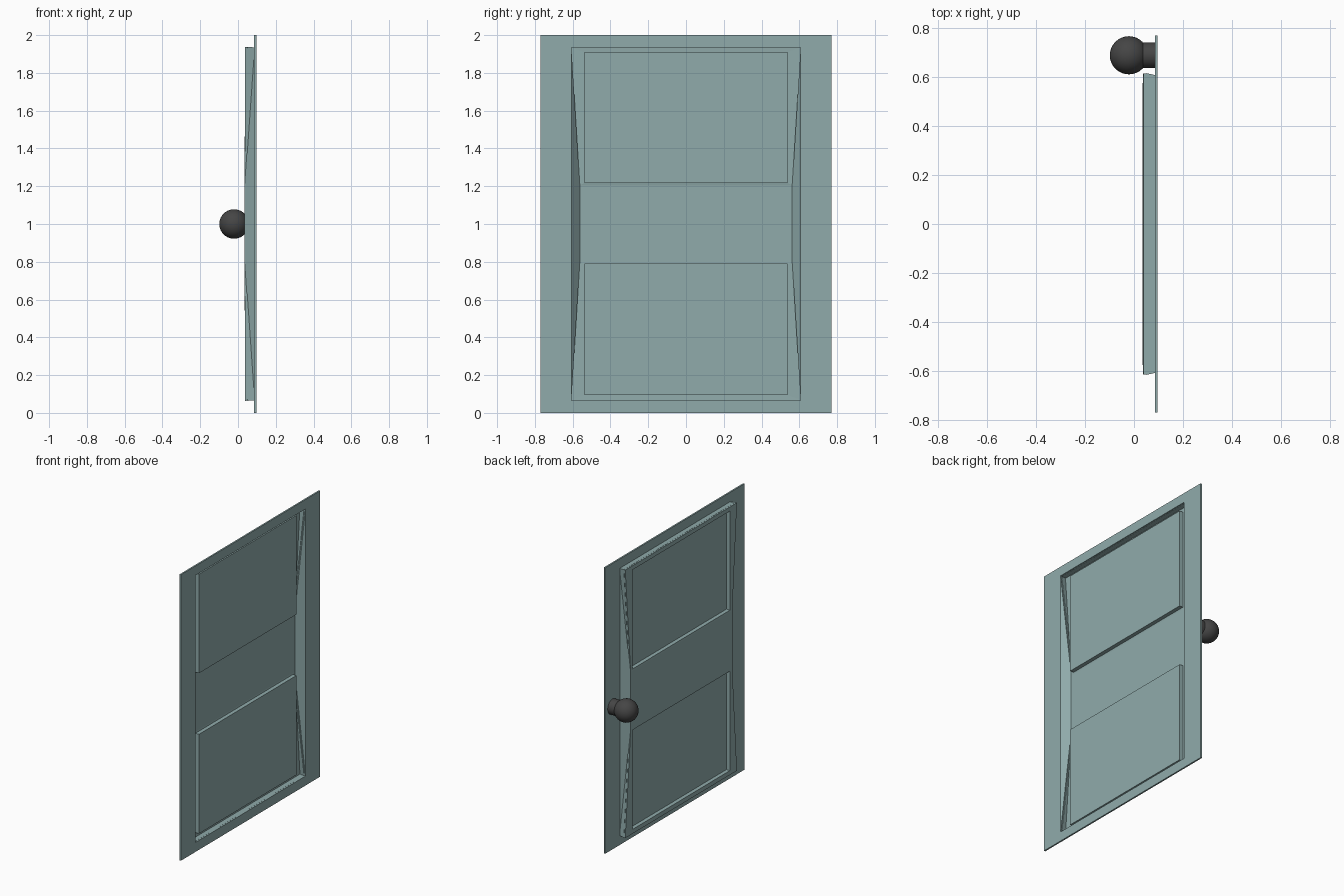
import bpy, bmesh
from math import pi

if "Cube" in bpy.data.objects:
    bpy.data.objects.remove(bpy.data.objects["Cube"])


def material(name, color):
    m = bpy.data.materials.new(name)
    m.diffuse_color = color
    m.use_nodes = True
    m.node_tree.nodes["Principled BSDF"].inputs["Base Color"].default_value = m.diffuse_color
    return m


teal = material("teal_paint", (0.28, 0.41, 0.41, 1))
dark = material("dark_metal", (0.06, 0.06, 0.06, 1))

FLANGE, CORNER, MID, PANEL = 0.086, 0.038, 0.035, 0.064   # depths along x
THICK = 0.011

# Door: one pressed sheet with a flange, a deep recess and two raised panels
bm = bmesh.new()


def rect(x, y, z0, z1):
    return [bm.verts.new((x, s * y, z)) for s, z in ((-1, z0), (1, z0), (1, z1), (-1, z1))]


def ring(a, b):
    for i in range(4):
        j = (i + 1) % 4
        bm.faces.new((a[i], a[j], b[j], b[i]))


outer = rect(FLANGE, 0.77, 0, 2)
rim = rect(FLANGE, 0.607, 0.066, 1.934)
floor = rect(CORNER, 0.617, 0.064, 1.938)
mid = rect(MID, 0.562, 0.80, 1.205)
ring(outer, rim)

# Recess walls: flat top and bottom, pinched sides
bm.faces.new((rim[0], rim[1], floor[1], floor[0]))
bm.faces.new((rim[2], rim[3], floor[3], floor[2]))
for lo, hi in ((0, 3), (1, 2)):
    bm.faces.new((rim[lo], mid[lo], floor[lo]))
    bm.faces.new((rim[hi], floor[hi], mid[hi]))
    bm.faces.new((rim[lo], mid[hi], mid[lo]))
    bm.faces.new((rim[lo], rim[hi], mid[hi]))

# Middle band, then the panel surrounds, steps and panels
bm.faces.new(mid)
for bounds, z0, z1 in (([floor[0], floor[1], mid[1], mid[0]], 0.095, 0.79),
                       ([mid[3], mid[2], floor[2], floor[3]], 1.217, 1.91)):
    edge = rect(CORNER - 0.001, 0.538, z0, z1)
    panel = rect(PANEL, 0.538, z0, z1)
    ring(bounds, edge)
    ring(edge, panel)
    bm.faces.new(panel)

# Second layer of the sheet, joined along the outer border
back = bmesh.ops.duplicate(bm, geom=bm.verts[:] + bm.edges[:] + bm.faces[:])
bmesh.ops.translate(bm, vec=(THICK, 0, 0),
                    verts=[g for g in back["geom"] if isinstance(g, bmesh.types.BMVert)])
ring(outer, [back["vert_map"][v] for v in outer])
bmesh.ops.recalc_face_normals(bm, faces=bm.faces[:])
mesh = bpy.data.meshes.new("door_panel")
bm.to_mesh(mesh)
bm.free()
door = bpy.data.objects.new("door_panel", mesh)
bpy.context.collection.objects.link(door)
mesh.materials.append(teal)


def finish(name):
    ob = bpy.context.object
    ob.name = name
    ob.data.materials.append(dark)
    bpy.ops.object.shade_smooth_by_angle()


# Door knob and its stem
bpy.ops.mesh.primitive_uv_sphere_add(segments=32, ring_count=16, radius=0.078,
                                     location=(-0.021, 0.69, 1.0), rotation=(0, pi / 2, 0))
finish("knob")
bpy.ops.mesh.primitive_cylinder_add(vertices=32, radius=0.053, depth=0.07,
                                    location=(0.053, 0.69, 1.0), rotation=(0, pi / 2, 0))
finish("knob_stem")
